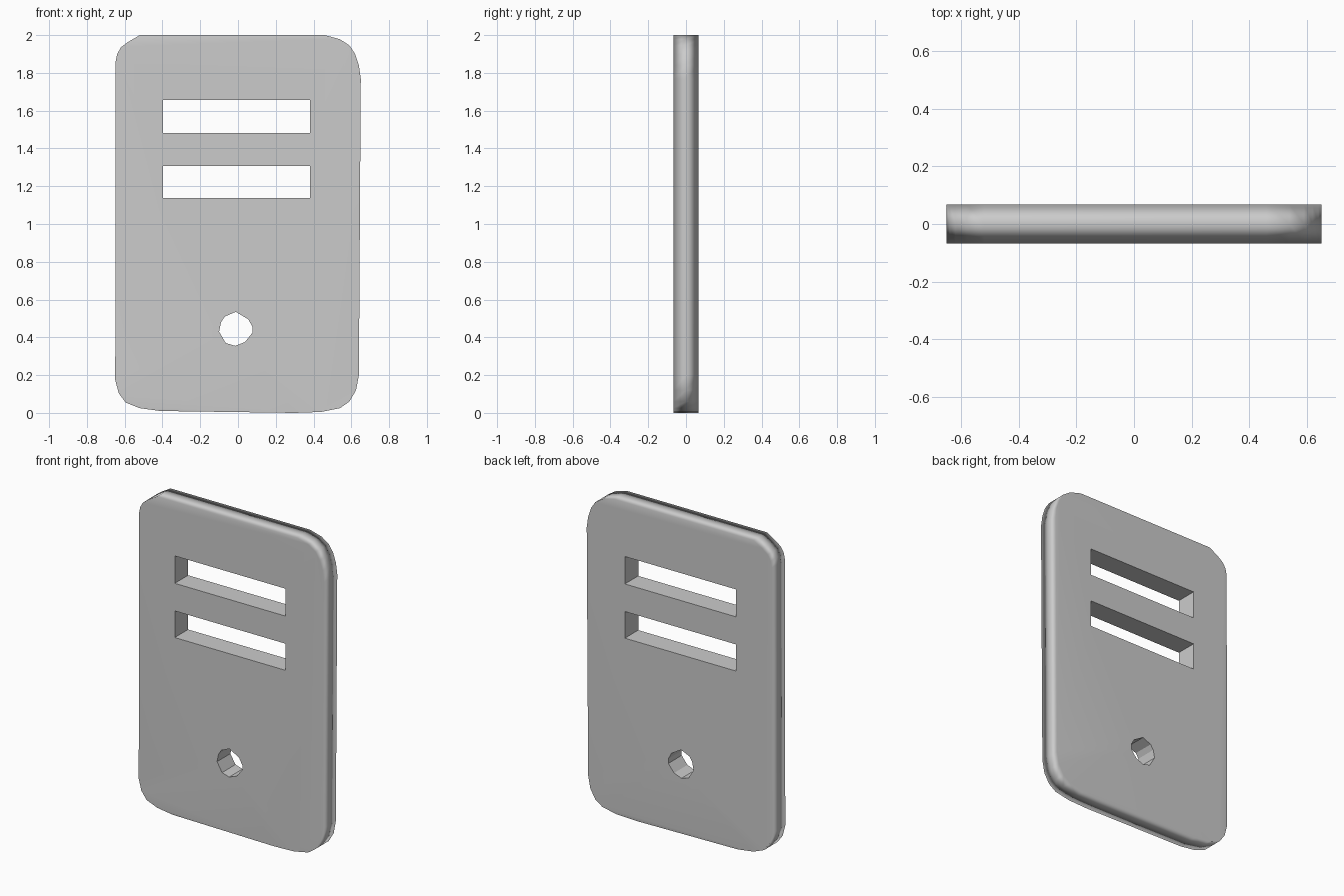
import bpy
import bmesh

if "Cube" in bpy.data.objects:
    bpy.data.objects.remove(bpy.data.objects["Cube"])

HALF = 0.067


def prism(name, outline, depths, smooth):
    """Extrude an (x, z) outline through a list of y depths, with capped ends."""
    bm = bmesh.new()
    rings = [[bm.verts.new((x, y, z)) for x, z in outline] for y in depths]
    n = len(outline)
    for a, b in zip(rings, rings[1:]):
        for i in range(n):
            j = (i + 1) % n
            bm.faces.new((a[i], a[j], b[j], b[i]))
    bm.faces.new(rings[0])
    bm.faces.new(rings[-1][::-1])
    bmesh.ops.recalc_face_normals(bm, faces=bm.faces)
    for f in bm.faces:
        f.smooth = smooth
    mesh = bpy.data.meshes.new(name)
    bm.to_mesh(mesh)
    bm.free()
    obj = bpy.data.objects.new(name, mesh)
    bpy.context.collection.objects.link(obj)
    return obj


# Plate outline, slightly irregular corners, counter-clockwise from bottom left
outline = [
    (-0.41, 0.01), (0.30, 0.0), (0.44, 0.005), (0.54, 0.025), (0.59, 0.06),
    (0.625, 0.12), (0.64, 0.20), (0.65, 1.77), (0.64, 1.84), (0.62, 1.90),
    (0.59, 1.945), (0.54, 1.978), (0.46, 2.0), (-0.52, 2.0), (-0.58, 1.965),
    (-0.62, 1.935), (-0.64, 1.90), (-0.648, 1.86), (-0.65, 0.175),
    (-0.632, 0.105), (-0.595, 0.055), (-0.52, 0.025),
]
plate = prism("tag_plate", outline, (-HALF, 0.0, HALF), True)

# Two slots and one small faceted hole
cutters = []
for k, (z0, z1) in enumerate([(1.138, 1.307), (1.482, 1.656)]):
    box = [(-0.397, z0), (0.382, z0), (0.382, z1), (-0.397, z1)]
    cutters.append(prism(f"slot_cutter_{k + 1}", box, (-0.2, 0.2), False))
hole = [
    (-0.015, 0.355), (0.037, 0.375), (0.077, 0.425), (0.077, 0.455),
    (0.055, 0.495), (-0.012, 0.535), (-0.07, 0.51), (-0.09, 0.48),
    (-0.10, 0.43), (-0.065, 0.37),
]
cutters.append(prism("hole_cutter", hole, (-0.2, 0.2), False))

for c in cutters:
    c.hide_render = True
    mod = plate.modifiers.new(c.name, 'BOOLEAN')
    mod.operation = 'DIFFERENCE'
    mod.solver = 'EXACT'
    mod.object = c

# Soft rim shading while the large faces stay flat
wn = plate.modifiers.new("rim_shading", 'WEIGHTED_NORMAL')
wn.keep_sharp = True

# Bake the modifiers and remove the cutters
bpy.context.view_layer.objects.active = plate
plate.select_set(True)
for m in list(plate.modifiers):
    bpy.ops.object.modifier_apply(modifier=m.name)
for c in cutters:
    bpy.data.objects.remove(c, do_unlink=True)
